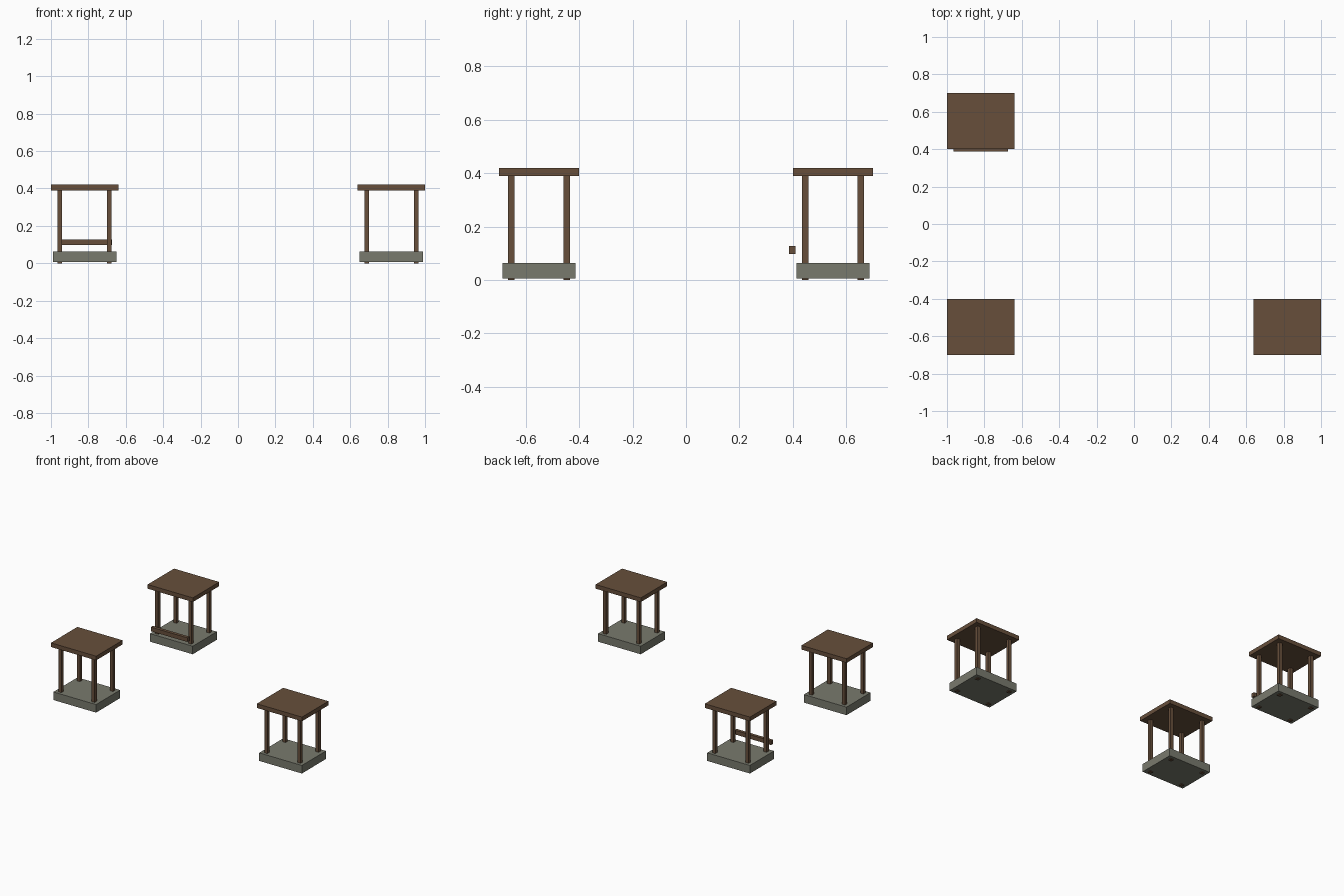
import bpy

if "Cube" in bpy.data.objects:
    bpy.data.objects.remove(bpy.data.objects["Cube"])

def material(name, rgb):
    m = bpy.data.materials.new(name)
    m.diffuse_color = (*rgb, 1.0)
    m.use_nodes = True
    m.node_tree.nodes["Principled BSDF"].inputs["Base Color"].default_value = m.diffuse_color
    return m

wood = material("dark brown wood", (0.135, 0.078, 0.044))
stone = material("grey stone", (0.191, 0.195, 0.155))

def box(name, center, size, mat):
    bpy.ops.mesh.primitive_cube_add(size=1, location=center)
    ob = bpy.context.object
    ob.name = name
    ob.scale = size
    bpy.ops.object.transform_apply(location=False, rotation=False, scale=True)
    ob.data.materials.append(mat)

# three shelters: stone base, four posts, flat roof
for cx, cy in ((-0.82, 0.55), (-0.82, -0.55), (0.82, -0.55)):
    box("stone_base", (cx, cy, 0.035), (0.34, 0.274, 0.058), stone)
    box("flat_roof", (cx, cy, 0.405), (0.36, 0.30, 0.03), wood)
    for sx in (-1, 1):
        for sy in (-1, 1):
            box("post", (cx + sx * 0.132, cy + sy * 0.104, 0.1975),
                (0.024, 0.024, 0.395), wood)

# low rail in front of the back left shelter
box("front_rail", (-0.82, 0.398, 0.113), (0.29, 0.023, 0.03), wood)
